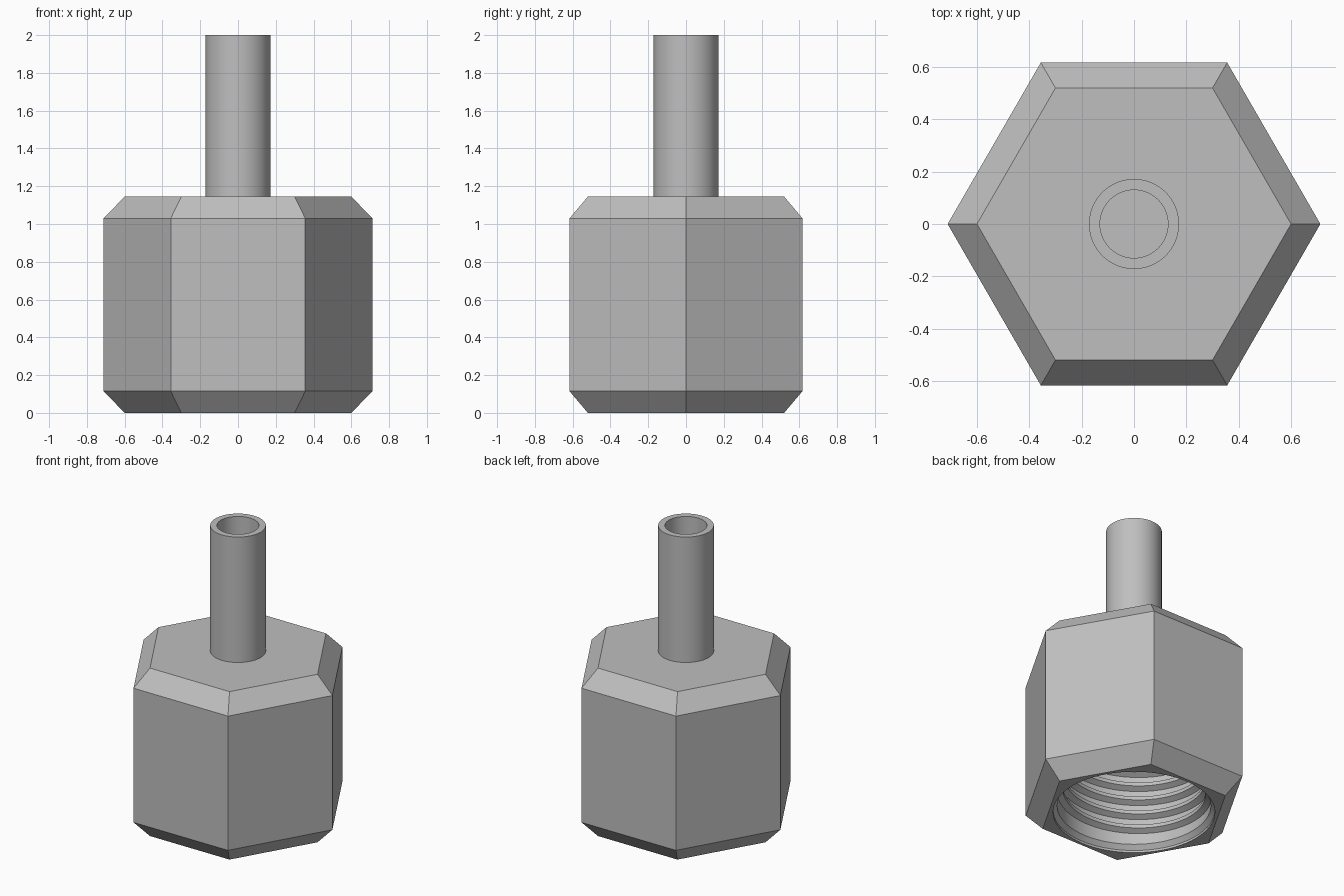
import bpy, bmesh
from math import cos, sin, tau, radians
from mathutils import Vector

cube = bpy.data.objects.get("Cube")
if cube:
    bpy.data.objects.remove(cube, do_unlink=True)

GREY = (0.52, 0.52, 0.52, 1)
metal = bpy.data.materials.new("grey_metal")
metal.use_nodes = True
metal.diffuse_color = GREY
metal.node_tree.nodes["Principled BSDF"].inputs["Base Color"].default_value = GREY


def finish(name, bm):
    bmesh.ops.remove_doubles(bm, verts=bm.verts, dist=1e-5)
    bmesh.ops.recalc_face_normals(bm, faces=bm.faces)
    mesh = bpy.data.meshes.new(name)
    bm.to_mesh(mesh)
    bm.free()
    mesh.materials.append(metal)
    obj = bpy.data.objects.new(name, mesh)
    bpy.context.collection.objects.link(obj)
    return obj


def lathe(name, profile, sides):
    """Turn a (radius, z) profile around the z axis."""
    bm = bmesh.new()
    verts = [bm.verts.new((r, 0, z)) for r, z in profile]
    edges = [bm.edges.new(pair) for pair in zip(verts, verts[1:])]
    bmesh.ops.spin(bm, geom=verts + edges, cent=(0, 0, 0), axis=(0, 0, 1),
                   angle=tau, steps=sides)
    return finish(name, bm)


def smooth(obj, angle=30):
    bpy.ops.object.select_all(action="DESELECT")
    obj.select_set(True)
    bpy.context.view_layer.objects.active = obj
    bpy.ops.object.shade_smooth_by_angle(angle=radians(angle))


# Hexagonal body with chamfered ends
TOP = 1.145
body = lathe("hex_body", [(0, 0), (0.6, 0), (0.712, 0.115), (0.712, 1.03),
                          (0.6, TOP), (0, TOP)], 6)

# Blind bore with a lead-in chamfer
ROOT, CREST, DEPTH = 0.475, 0.44, 0.97
cutter = lathe("bore_cutter", [(0, -0.1), (0.5, -0.1), (0.5, 0.015),
                               (ROOT, 0.045), (ROOT, DEPTH), (0, DEPTH)], 72)
cutter.hide_render = True
cut = body.modifiers.new("bore", "BOOLEAN")
cut.object = cutter
cut.operation = "DIFFERENCE"
cut.solver = "EXACT"
bpy.context.view_layer.objects.active = body
bpy.ops.object.modifier_apply(modifier=cut.name)
bpy.data.objects.remove(cutter, do_unlink=True)
smooth(body)

# Internal helical thread
STEPS, TURNS, PITCH = 72, 8, 0.1
section = [(ROOT + 0.005, -0.035), (CREST, -0.012), (CREST, 0.012), (ROOT + 0.005, 0.035)]
bm = bmesh.new()
rings = []
for i in range(STEPS * TURNS + 1):
    a = tau * i / STEPS
    z = 0.09 + PITCH * i / STEPS
    rings.append([bm.verts.new((r * cos(a), r * sin(a), z + dz)) for r, dz in section])
for low, high in zip(rings, rings[1:]):
    for k in range(4):
        n = (k + 1) % 4
        bm.faces.new((low[k], low[n], high[n], high[k]))
bm.faces.new(rings[0])
bm.faces.new(rings[-1])
smooth(finish("inner_thread", bm))

# Hollow stem on top
stem = lathe("stem_tube", [(0.172, TOP - 0.01), (0.172, 2), (0.13, 2),
                           (0.13, TOP - 0.01)], 64)
smooth(stem)
